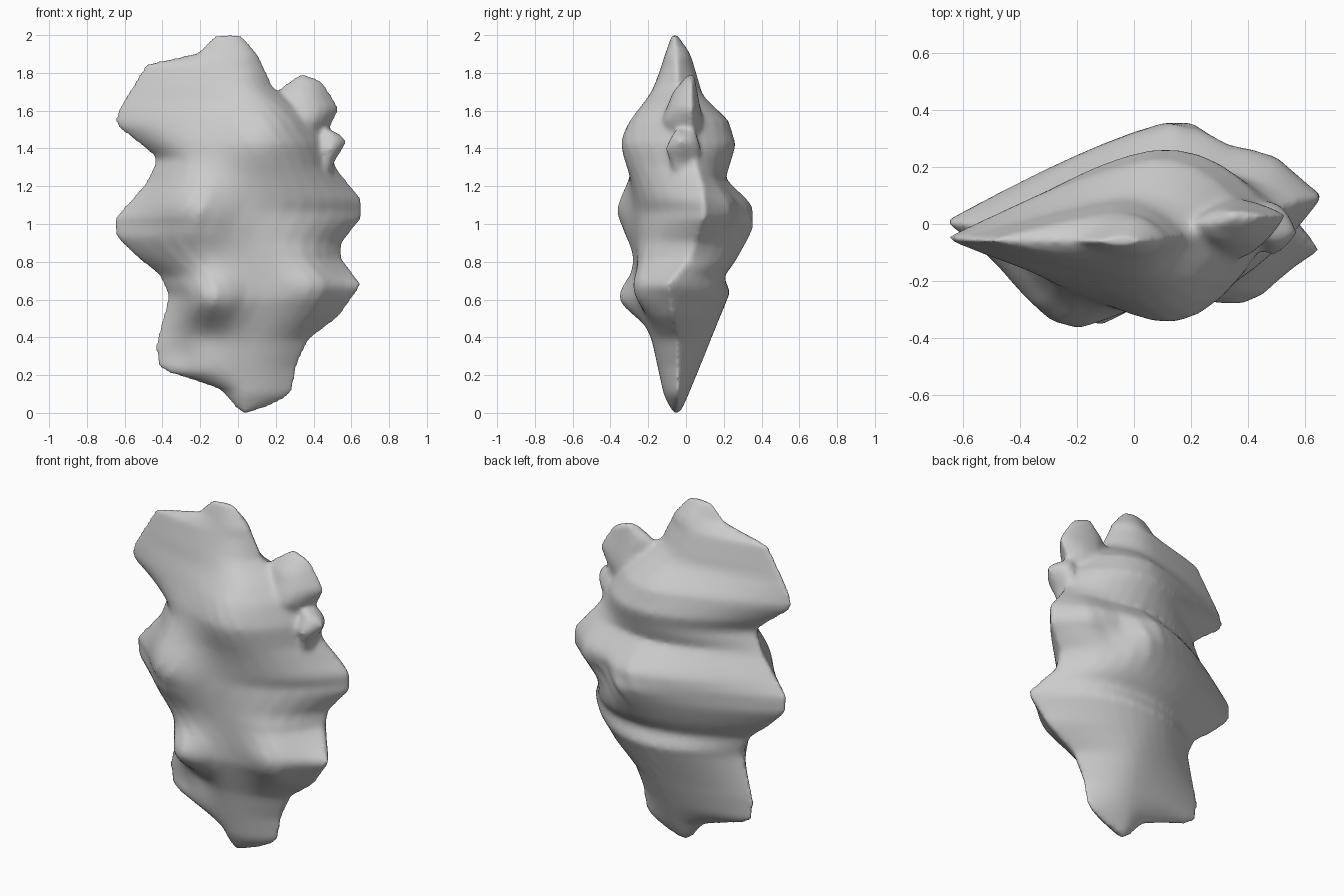
import bpy, bmesh, math

if "Cube" in bpy.data.objects:
    bpy.data.objects.remove(bpy.data.objects["Cube"])


def at(profile, z):
    """Linear lookup in a list of (z, value) points; a plain number is constant."""
    if not isinstance(profile, list):
        return profile
    if z <= profile[0][0]:
        return profile[0][1]
    for (z0, a), (z1, b) in zip(profile, profile[1:]):
        if z <= z1:
            return a + (b - a) * (z - z0) / (z1 - z0)
    return profile[-1][1]


def loft(bm, left, right, front, back, left_y, right_y, front_x, back_x,
         bumps=(), levels=66, n=16, power=((2, 2.5), (2, 2.5))):
    """Stack lens-shaped sections; power = (left, right) fullness, front and back."""
    z0, z1 = front[0][0], front[-1][0]
    rings = []
    for k in range(levels + 1):
        z = z0 + (z1 - z0) * k / levels
        xl, xr = at(left, z), at(right, z)
        w = xr - xl
        ring = []
        for side, peak_x, peak_y, pw in ((-1, front_x, front, power[0]),
                                         (1, back_x, back, power[1])):
            px = min(max(at(peak_x, z), xl + 0.3 * w), xr - 0.3 * w)
            py = at(peak_y, z)
            for i in range(n):
                c = 0.6 * math.cos(math.pi * i / n) + 0.4 * (1 - 2 * i / n)
                x = (xl + xr) / 2 - side * c * w / 2
                on_left = x < px
                u = min((px - x) / (px - xl) if on_left else (x - px) / (xr - px), 1)
                tip = at(left_y if on_left else right_y, z)
                p = at(pw[0 if on_left else 1], z)
                y = tip + (py - tip) * (1 - u ** p)
                for s, bx, bz, r, h in bumps:
                    if s == side:
                        d = ((x - bx) ** 2 + (z - bz) ** 2) / r ** 2
                        y += s * h * math.exp(-d) * min(1, 3 * (1 - u))
                ring.append(bm.verts.new((x, y, z)))
        rings.append(ring)
    m = 2 * n
    faces = [bm.faces.new((a[i], a[(i + 1) % m], b[(i + 1) % m], b[i]))
             for a, b in zip(rings, rings[1:]) for i in range(m)]
    faces += [bm.faces.new(rings[0]), bm.faces.new(rings[-1])]
    bmesh.ops.recalc_face_normals(bm, faces=faces)


bm = bmesh.new()

# main mass
loft(bm,
     left=[(0, .02), (.04, -.03), (.12, -.09), (.18, -.26), (.2, -.36), (.24, -.43),
           (.37, -.44), (.62, -.37), (.73, -.42), (.83, -.55), (.93, -.655), (1.03, -.66),
           (1.22, -.49), (1.35, -.43), (1.53, -.665), (1.62, -.645), (1.85, -.5),
           (1.9, -.22), (1.98, -.15), (2, -.12)],
     right=[(0, .06), (.04, .19), (.1, .29), (.24, .31), (.39, .38), (.51, .54),
            (.68, .66), (.82, .55), (.9, .55), (1.03, .66), (1.13, .66), (1.3, .52),
            (1.42, .49), (1.55, .42), (1.63, .33), (1.72, .19), (1.9, .11), (2, .02)],
     front=[(0, -.07), (.1, -.12), (.38, -.18), (.6, -.25), (.8, -.26), (1.2, -.27),
            (1.42, -.265), (1.55, -.23), (1.67, -.18), (1.9, -.11), (2, -.075)],
     back=[(0, -.03), (.1, .015), (.38, .13), (.64, .235), (.72, .2), (.8, .26), (1, .375),
           (1.1, .355), (1.24, .21), (1.42, .265), (1.55, .225), (1.68, .09), (1.9, .025),
           (2, -.045)],
     left_y=[(0, -.05), (.25, 0), (1, .01), (1.53, -.05), (2, -.06)],
     right_y=[(0, -.04), (.4, -.05), (.68, -.1), (.82, .02), (1.05, .1), (1.2, .09),
              (1.45, .01), (1.7, -.04), (2, -.06)],
     front_x=[(0, .04), (.5, .05), (1.1, -.02), (1.42, .08), (2, -.05)],
     back_x=[(0, .04), (.6, .1), (1, .18), (1.42, .1), (2, -.05)],
     power=(([(.4, 2), (.65, 3), (1, 1.8), (1.35, 3), (1.53, 1.7), (2, 2)],
             [(.4, 2), (.68, 2.3), (.84, 3.5), (1.05, 2.3), (1.3, 3.5), (1.6, 2.8)]),
            ([(.4, 1.5), (.65, 2), (1, 1.25), (1.3, 1.9), (1.53, 1.3)],
             [(.5, 2), (.8, 2.8), (1, 1.2), (1.2, 1.3), (1.4, 2.3)])),
     bumps=[(-1, -.15, .6, .14, .13), (-1, .4, .66, .16, .07), (-1, -.25, 1.06, .2, .13),
            (-1, .12, 1.46, .2, .085), (-1, -.15, .42, .1, -.03), (-1, -.33, .32, .1, -.03),
            (1, .5, 1.1, .15, .04), (1, .34, 1, .1, -.05)])

# upper right knob
loft(bm,
     left=[(1.35, .25), (1.68, .2), (1.72, .21), (1.75, .27), (1.79, .32)],
     right=[(1.35, .42), (1.5, .48), (1.61, .54), (1.76, .445), (1.79, .36)],
     front=[(1.35, -.07), (1.55, -.13), (1.7, -.07), (1.79, .01)],
     back=[(1.35, .07), (1.55, .09), (1.7, .06), (1.79, .045)],
     left_y=0, right_y=.03, front_x=.33, back_x=.33, levels=16, n=8)

# small side knob
loft(bm,
     left=[(1.25, .38), (1.5, .42)],
     right=[(1.25, .49), (1.33, .51), (1.42, .57), (1.46, .57), (1.5, .49)],
     front=[(1.25, -.06), (1.4, -.11), (1.5, -.06)],
     back=[(1.25, .06), (1.4, .08), (1.5, .05)],
     left_y=0, right_y=-.03, front_x=.48, back_x=.48, levels=10, n=8)

mesh = bpy.data.meshes.new("rock")
bm.to_mesh(mesh)
bm.free()
rock = bpy.data.objects.new("rock", mesh)
bpy.context.collection.objects.link(rock)

# fuse the knobs into the mass and soften the result
remesh = rock.modifiers.new("fuse", 'REMESH')
remesh.mode = 'VOXEL'
remesh.voxel_size = 0.015
remesh.use_smooth_shade = True
soften = rock.modifiers.new("soften", 'SMOOTH')
soften.factor = 0.5
soften.iterations = 8
